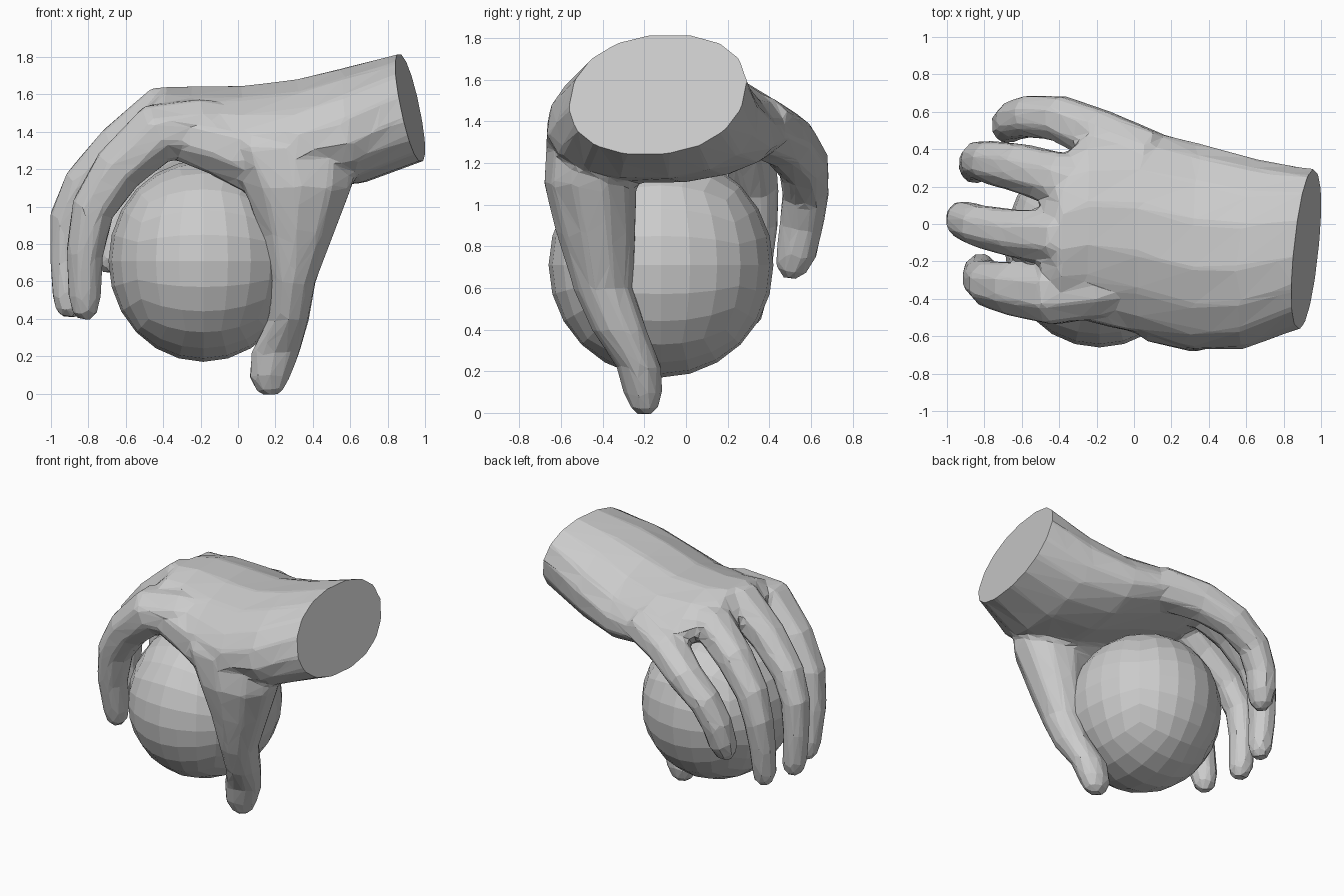
import bpy, bmesh
from math import cos, sin, pi, tan
from mathutils import Vector

if "Cube" in bpy.data.objects:
    bpy.data.objects.remove(bpy.data.objects["Cube"])


def loft(name, rings):
    """Closed flat-shaded skin over a list of equal-length rings."""
    bm = bmesh.new()
    vr = [[bm.verts.new(p) for p in r] for r in rings]
    n = len(vr[0])
    for a, b in zip(vr, vr[1:]):
        for i in range(n):
            j = (i + 1) % n
            bm.faces.new((a[i], a[j], b[j], b[i]))
    bm.faces.new(vr[0])
    bm.faces.new(vr[-1])
    bmesh.ops.recalc_face_normals(bm, faces=bm.faces)
    return to_object(name, bm)


def to_object(name, bm):
    me = bpy.data.meshes.new(name)
    bm.to_mesh(me)
    bm.free()
    ob = bpy.data.objects.new(name, me)
    bpy.context.collection.objects.link(ob)
    return ob


def unit_ring(n, power=1.0):
    """Points of a circle, squared off a little when power < 1."""
    def f(v):
        return (1 if v > 0 else -1) * abs(v) ** power
    return [(f(cos(2 * pi * (i + .5) / n)), f(sin(2 * pi * (i + .5) / n))) for i in range(n)]


def tube(name, path):
    """Eight-sided tube along (x, y, z, radius) points."""
    pts = [Vector(p[:3]) for p in path]
    rings = []
    for i, p in enumerate(pts):
        t = (pts[min(i + 1, len(pts) - 1)] - pts[max(i - 1, 0)]).normalized()
        side = Vector((0, 1, 0))
        side = (side - t * side.dot(t)).normalized()
        up = t.cross(side)
        r = path[i][3] * 1.08
        rings.append([p + side * r * 1.05 * c + up * r * s for c, s in unit_ring(8)])
    return loft(name, rings)


# Palm and wrist: x, y centre, z centre, y radius, z radius, arch, slant of the section
palm = []
for x, yc, zc, ry, rz, arch, slant in [
        (1.06, -.135, 1.55, .415, .29, 0, 1),
        (.925, -.135, 1.53, .42, .29, 0, 1),
        (.62, -.16, 1.435, .51, .315, .25, .6),
        (.33, -.12, 1.395, .56, .295, .4, .2),
        (.02, -.03, 1.42, .55, .235, .42, 0),
        (-.25, .0, 1.455, .48, .195, .4, 0),
        (-.40, -.05, 1.49, .41, .155, .45, 0),
        (-.50, -.10, 1.46, .30, .07, .6, 0)]:
    ring = []
    for c, s in unit_ring(16, .9):
        dy, dz = ry * c + .06 * slant * s, rz * s
        x2 = x + slant * (.12 * dy - .23 * dz)
        ring.append((x2, yc + dy, zc + dz - arch * dy * dy * (s + 1) / 2))
    palm.append(ring)
hand = loft("hand", palm)

# Thumb: horizontal sections x, y, z, x radius, y radius
thumb = loft("thumb", [
    [(x + rx * c, y + ry * s, z) for c, s in unit_ring(10)]
    for x, y, z, rx, ry in [
        (.25, -.36, 1.47, .34, .20),
        (.28, -.42, 1.32, .39, .25),
        (.32, -.46, 1.10, .30, .225),
        (.315, -.43, .85, .205, .19),
        (.29, -.40, .60, .13, .145),
        (.27, -.32, .40, .115, .135),
        (.20, -.225, .22, .135, .11),
        (.17, -.205, .09, .115, .095),
        (.17, -.20, .02, .08, .065),
        (.17, -.20, -.012, .035, .03)]])

# Skin between thumb and index finger, then four curled fingers
parts = [thumb]
parts.append(tube("thumb_web", [
    (-.36, -.36, 1.385, .12), (-.12, -.37, 1.345, .17), (.08, -.38, 1.28, .20), (.3, -.42, 1.2, .2)]))
parts.append(tube("index_finger", [
    (.05, -.30, 1.41, .13), (-.2, -.34, 1.425, .15), (-.43, -.37, 1.395, .16),
    (-.64, -.345, 1.20, .135), (-.775, -.32, .99, .115), (-.82, -.29, .75, .098),
    (-.82, -.25, .53, .087), (-.82, -.24, .44, .07), (-.825, -.24, .395, .035)]))
parts.append(tube("middle_finger", [
    (-.2, -.08, 1.48, .14), (-.41, -.07, 1.505, .14), (-.64, -.05, 1.32, .12),
    (-.83, -.01, 1.12, .105), (-.91, .02, .94, .095), (-.92, .03, .72, .085),
    (-.91, .03, .52, .08), (-.90, .03, .45, .07), (-.90, .03, .405, .035)]))
parts.append(tube("ring_finger", [
    (-.2, .2, 1.45, .14), (-.41, .24, 1.44, .135), (-.61, .30, 1.29, .122),
    (-.77, .33, 1.09, .108), (-.83, .34, .91, .097), (-.85, .32, .7, .087),
    (-.85, .30, .53, .08), (-.85, .30, .46, .065), (-.85, .30, .42, .035)]))
parts.append(tube("little_finger", [
    (.08, .35, 1.38, .14), (-.2, .48, 1.31, .13), (-.40, .565, 1.19, .115),
    (-.56, .575, 1.06, .105), (-.64, .555, .91, .1), (-.67, .53, .77, .093),
    (-.685, .505, .69, .072), (-.69, .50, .645, .035)]))

# Fuse all parts, melt the seams together, then cut back to a low-poly skin
for p in parts:
    m = hand.modifiers.new("join_" + p.name, 'BOOLEAN')
    m.operation = 'UNION'
    m.solver = 'EXACT'
    m.object = p
    p.hide_render = True
m = hand.modifiers.new("melt", 'REMESH')
m.mode = 'VOXEL'
m.voxel_size = .018
m = hand.modifiers.new("soften", 'SMOOTH')
m.factor = .5
m.iterations = 10
m = hand.modifiers.new("low_poly", 'DECIMATE')
m.ratio = .03
bpy.context.view_layer.update()
fused = bpy.data.meshes.new_from_object(
    hand.evaluated_get(bpy.context.evaluated_depsgraph_get()))
hand.modifiers.clear()
for p in parts:
    bpy.data.objects.remove(p)

# Slice the wrist flat
bm = bmesh.new()
bm.from_mesh(fused)
cut = bmesh.ops.bisect_plane(
    bm, geom=bm.verts[:] + bm.edges[:] + bm.faces[:], plane_co=(.92, -.135, 1.53),
    plane_no=(1, -.12, .23), clear_outer=True)
bmesh.ops.contextual_create(
    bm, geom=[e for e in cut["geom_cut"] if isinstance(e, bmesh.types.BMEdge)])
bmesh.ops.recalc_face_normals(bm, faces=bm.faces)
for f in bm.faces:
    f.smooth = False
bm.to_mesh(fused)
bm.free()
hand.data = fused

# Ball: a gridded cube pushed out to a slightly narrow sphere
bm = bmesh.new()
bmesh.ops.create_cube(bm, size=2)
bmesh.ops.subdivide_edges(bm, edges=bm.edges[:], cuts=5, use_grid_fill=True)
for v in bm.verts:
    v.co = Vector([tan(c * pi / 4) for c in v.co]).normalized() * .54
    v.co.x *= .94
ball = to_object("ball", bm)
ball.location = (-.185, -.12, .71)
